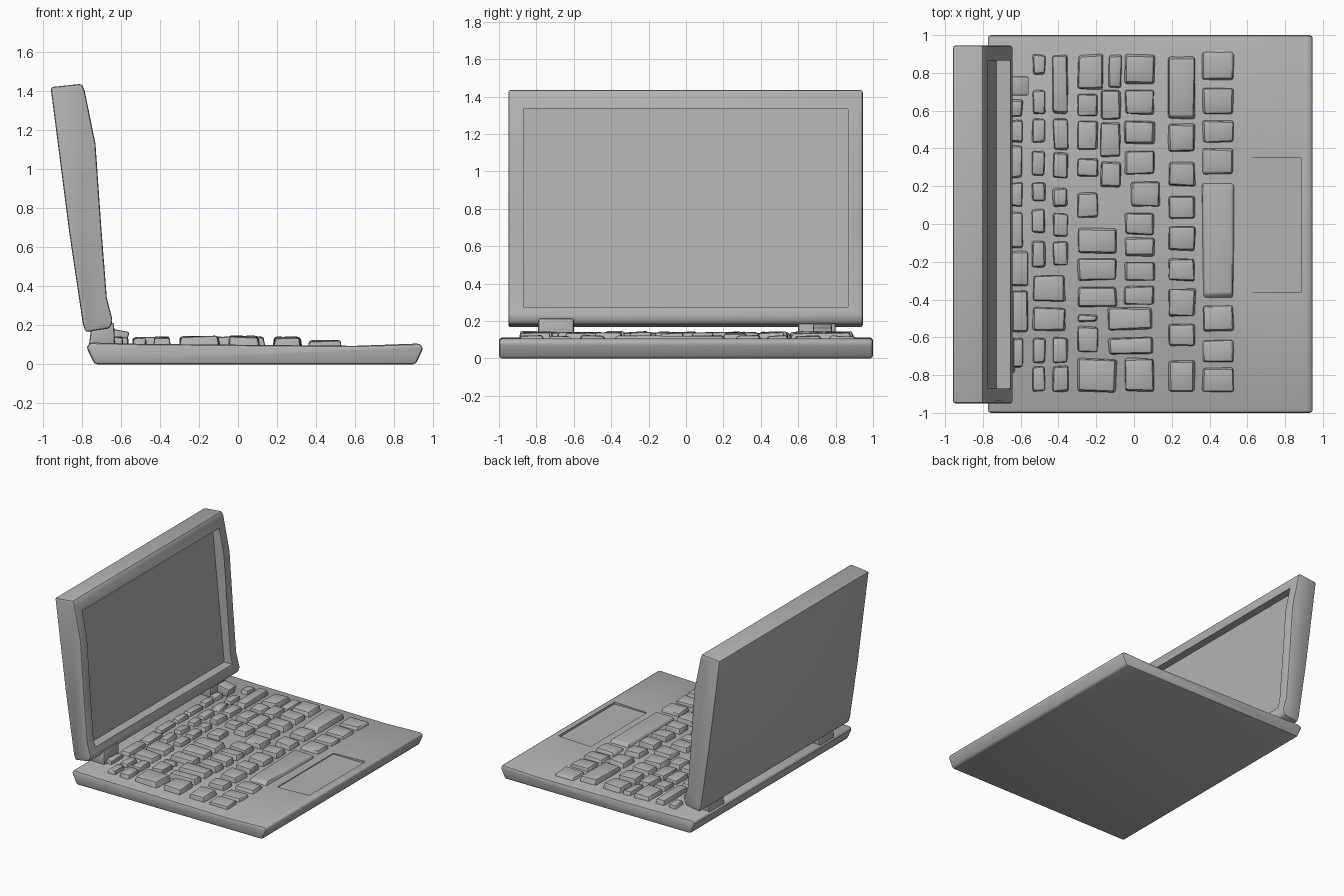
import bpy, bmesh, random
from mathutils import Vector

if "Cube" in bpy.data.objects:
    bpy.data.objects.remove(bpy.data.objects["Cube"])

random.seed(4)
grey = bpy.data.materials.new("warm_grey")
grey.diffuse_color = (0.45, 0.45, 0.44, 1)
grey.use_nodes = True
grey.node_tree.nodes["Principled BSDF"].inputs["Base Color"].default_value = grey.diffuse_color


def finish(bm, name):
    bmesh.ops.recalc_face_normals(bm, faces=bm.faces)
    me = bpy.data.meshes.new(name)
    bm.to_mesh(me)
    bm.free()
    me.materials.append(grey)
    ob = bpy.data.objects.new(name, me)
    bpy.context.collection.objects.link(ob)
    return ob


def smooth(ob):
    bpy.ops.object.select_all(action='DESELECT')
    ob.select_set(True)
    bpy.context.view_layer.objects.active = ob
    bpy.ops.object.shade_smooth_by_angle(angle=0.6)


def prism(name, profile, y0, y1, bevel=0.0):
    """Extrude an (x, z) profile along y and soften its sharp edges."""
    bm = bmesh.new()
    f = bm.faces.new([bm.verts.new((x, y0, z)) for x, z in profile])
    ext = bmesh.ops.extrude_face_region(bm, geom=[f])
    bmesh.ops.translate(bm, vec=(0, y1 - y0, 0),
                        verts=[v for v in ext["geom"] if isinstance(v, bmesh.types.BMVert)])
    bmesh.ops.recalc_face_normals(bm, faces=bm.faces)
    if bevel:
        sharp = [e for e in bm.edges if e.calc_face_angle(0) > 0.5]
        bmesh.ops.bevel(bm, geom=sharp, offset=bevel, segments=2, profile=0.5, affect='EDGES')
    return finish(bm, name)


def cut(ob, cutter):
    mod = ob.modifiers.new("recess", 'BOOLEAN')
    mod.operation, mod.solver, mod.object = 'DIFFERENCE', 'EXACT', cutter
    bpy.context.view_layer.objects.active = ob
    bpy.ops.object.modifier_apply(modifier=mod.name)
    bpy.data.objects.remove(cutter)


def box_profile(x0, x1, z0, z1):
    return [(x0, z0), (x1, z0), (x1, z1), (x0, z1)]


def add_key(bm, x0, x1, y0, y1, top):
    """One lumpy key cap with a tapered top."""
    k = bmesh.new()
    bmesh.ops.create_cube(k, size=1)
    for v in k.verts:
        up = v.co.z > 0
        t = 0.9 if up else 1.0
        v.co = Vector(((x0 + x1) / 2 + v.co.x * (x1 - x0) * t,
                       (y0 + y1) / 2 + v.co.y * (y1 - y0) * t,
                       top + random.uniform(-0.007, 0.005) if up else 0.08))
        v.co.x += random.uniform(-0.006, 0.006)
        v.co.y += random.uniform(-0.006, 0.006)
    bmesh.ops.bevel(k, geom=[e for e in k.edges if max(v.co.z for v in e.verts) > 0.1],
                    offset=0.012, segments=2, profile=0.5, affect='EDGES')
    tmp = bpy.data.meshes.new("tmp")
    k.to_mesh(tmp)
    k.free()
    bm.from_mesh(tmp)
    bpy.data.meshes.remove(tmp)


def key_row(name, x0, x1, top, spans):
    """spans: flat list of y start, y end for each key."""
    bm = bmesh.new()
    for a, b in zip(spans[::2], spans[1::2]):
        add_key(bm, x0, x1, a, b, top)
    smooth(finish(bm, name))


# base with a sunken touchpad
base = prism("base", [(-0.735, 0), (0.91, 0), (0.95, 0.085), (0.93, 0.107), (0.6, 0.095),
                      (-0.5, 0.105), (-0.755, 0.112), (-0.778, 0.09)], -1, 1, 0.016)
cut(base, prism("touchpad_cutter", box_profile(0.6, 0.885, 0.088, 0.2), -0.36, 0.35))
smooth(base)

# lid with a recessed screen
lid = prism("lid", [(-0.78, 0.165), (-0.655, 0.185), (-0.642, 0.225), (-0.672, 0.34),
                    (-0.70, 0.7), (-0.73, 1.13), (-0.785, 1.40), (-0.80, 1.437),
                    (-0.96, 1.42), (-0.865, 0.68), (-0.795, 0.21)], -0.95, 0.945, 0.013)
cut(lid, prism("screen_cutter", [(-0.728, 0.275), (-0.4, 0.275), (-0.4, 1.335), (-0.832, 1.335)],
               -0.87, 0.865))
smooth(lid)

# hinges between base and lid
for name, y0, y1, front in (("left_hinge", -0.79, -0.6, -0.63), ("right_hinge", 0.6, 0.8, -0.66)):
    smooth(prism(name, [(-0.765, 0.09), (front, 0.09), (front - 0.005, 0.215), (-0.75, 0.2)],
                 y0, y1, 0.012))

# loose tilted key beside the right hinge
smooth(prism("tilted_key", [(-0.67, 0.1), (-0.575, 0.1), (-0.555, 0.165), (-0.66, 0.185)],
             0.68, 0.78, 0.01))

# keyboard rows, from the hinge to the touchpad
key_row("function_keys", -0.655, -0.59, 0.14,
        [0.57, 0.66, 0.43, 0.55, 0.24, 0.42, 0.09, 0.22, -0.13, 0.07, -0.76, -0.6])
key_row("function_keys_wide", -0.65, -0.56, 0.135, [-0.33, -0.14, -0.58, -0.35])
key_row("number_keys", -0.54, -0.47, 0.135,
        [0.79, 0.9, 0.58, 0.71, 0.43, 0.56, 0.25, 0.39, 0.12, 0.22, -0.05, 0.08,
         -0.23, -0.09, -0.74, -0.6, -0.89, -0.75])
key_row("number_keys_wide", -0.54, -0.36, 0.14, [-0.41, -0.27, -0.57, -0.44])
key_row("upper_keys", -0.43, -0.35, 0.14,
        [0.58, 0.9, 0.39, 0.56, 0.24, 0.38, 0.09, 0.19, -0.07, 0.06, -0.22, -0.09,
         -0.74, -0.6, -0.89, -0.75])
key_row("middle_keys", -0.30, -0.19, 0.14,
        [0.57, 0.69, 0.39, 0.55, 0.25, 0.35, 0.03, 0.17, -0.52, -0.48, -0.68, -0.54])
key_row("middle_keys_wide", -0.30, -0.09, 0.143,
        [-0.16, -0.02, -0.30, -0.18, -0.44, -0.33, -0.89, -0.71])
key_row("middle_top_key", -0.30, -0.16, 0.14, [0.71, 0.9])
key_row("middle_thin_key", -0.135, -0.065, 0.13, [0.72, 0.9])
key_row("middle_right_keys", -0.18, -0.07, 0.14, [0.55, 0.71, 0.35, 0.54, 0.19, 0.33])
key_row("offset_key", -0.02, 0.14, 0.14, [0.09, 0.23])
key_row("centre_wide_keys", -0.14, 0.10, 0.14, [-0.56, -0.44, -0.69, -0.6])
key_row("centre_keys", -0.05, 0.11, 0.143,
        [0.74, 0.9, 0.58, 0.71, 0.42, 0.55, 0.26, 0.39, -0.06, 0.06, -0.17, -0.07,
         -0.30, -0.2, -0.43, -0.33, -0.89, -0.71])
key_row("lower_keys", 0.18, 0.325, 0.138,
        [0.55, 0.89, 0.38, 0.53, 0.2, 0.33, 0.03, 0.15, -0.14, -0.01, -0.30, -0.18,
         -0.49, -0.34, -0.65, -0.53, -0.89, -0.72])
key_row("bottom_keys", 0.36, 0.53, 0.122,
        [0.76, 0.91, 0.58, 0.72, 0.43, 0.55, 0.26, 0.4, -0.4, 0.23, -0.57, -0.43,
         -0.73, -0.61, -0.89, -0.76])
